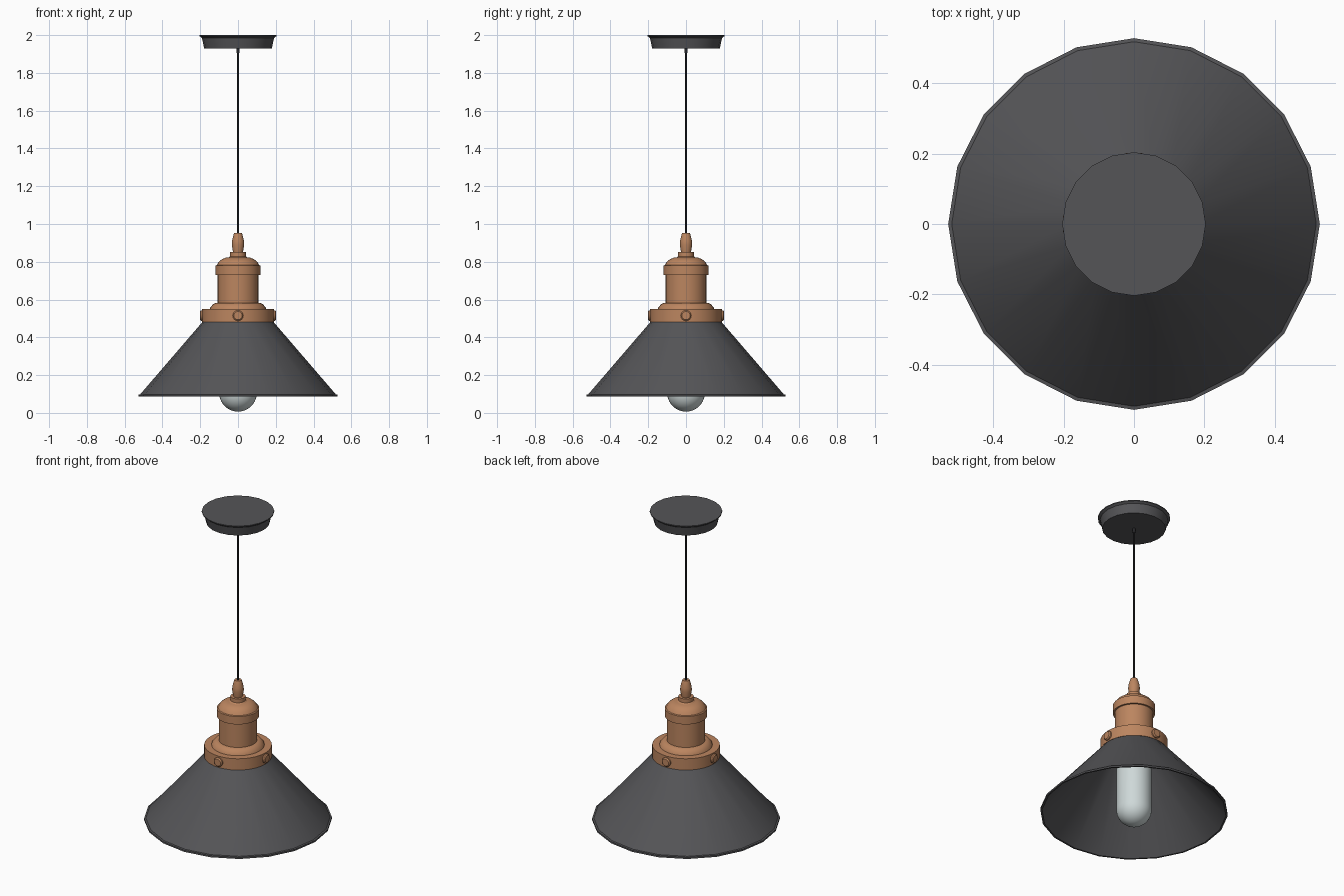
import bpy, bmesh, math
from mathutils import Matrix

if "Cube" in bpy.data.objects:
    bpy.data.objects.remove(bpy.data.objects["Cube"])


def material(name, rgb):
    m = bpy.data.materials.new(name)
    m.diffuse_color = (*rgb, 1.0)
    m.use_nodes = True
    m.node_tree.nodes["Principled BSDF"].inputs["Base Color"].default_value = m.diffuse_color
    return m


GREY = material("charcoal_metal", (0.09, 0.09, 0.096))
COPPER = material("copper", (0.50, 0.235, 0.115))
BLACK = material("black_cord", (0.02, 0.02, 0.023))
GLASS = material("pale_glass", (0.62, 0.69, 0.69))


def lathe(name, profile, mat, sides=32, closed=False, matrix=None):
    """Revolve (radius, z) points around z; radius 0 becomes a pole."""
    bm = bmesh.new()
    rings = []
    for r, z in profile:
        if r == 0:
            rings.append([bm.verts.new((0, 0, z))] * sides)
        else:
            rings.append([bm.verts.new((r * math.cos(2 * math.pi * i / sides),
                                        r * math.sin(2 * math.pi * i / sides), z))
                          for i in range(sides)])
    pairs = list(zip(rings, rings[1:]))
    if closed:
        pairs.append((rings[-1], rings[0]))
    for a, b in pairs:
        for i in range(sides):
            j = (i + 1) % sides
            loop = list(dict.fromkeys((a[i], a[j], b[j], b[i])))
            if len(loop) > 2:
                bm.faces.new(loop)
    bmesh.ops.recalc_face_normals(bm, faces=bm.faces[:])
    if matrix:
        bm.transform(matrix)
    me = bpy.data.meshes.new(name)
    bm.to_mesh(me)
    bm.free()
    me.materials.append(mat)
    ob = bpy.data.objects.new(name, me)
    bpy.context.collection.objects.link(ob)
    bpy.ops.object.select_all(action='DESELECT')
    ob.select_set(True)
    bpy.context.view_layer.objects.active = ob
    bpy.ops.object.shade_smooth_by_angle(angle=math.radians(32))
    return ob


# Ceiling canopy with a thin lip, cord stub and hanging cord
lathe("ceiling_canopy", [(0, 2.0), (0.204, 2.0), (0.204, 1.995), (0.191, 1.985),
                         (0.179, 1.93), (0, 1.93)], GREY, 20)
lathe("cord_stub", [(0, 1.935), (0.009, 1.935), (0.009, 1.905), (0, 1.905)], BLACK, 12)
lathe("cord", [(0, 1.93), (0.005, 1.93), (0.005, 0.93), (0, 0.93)], BLACK, 10)

# Cord grip on top of the lamp holder
lathe("cord_grip", [(0, 0.953), (0.02, 0.953), (0.023, 0.945), (0.032, 0.91),
                    (0.033, 0.89), (0.026, 0.85), (0, 0.85)], COPPER, 24)
lathe("grip_base", [(0, 0.852), (0.042, 0.852), (0.042, 0.828), (0.05, 0.822),
                    (0.05, 0.81), (0, 0.81)], COPPER, 24)

# Domed cap, socket body and stepped shoulder
lathe("socket_cap", [(0, 0.822), (0.065, 0.822), (0.085, 0.813), (0.102, 0.8),
                     (0.112, 0.782), (0.119, 0.779), (0.119, 0.73), (0, 0.73)], COPPER)
lathe("socket_body", [(0, 0.735), (0.108, 0.735), (0.108, 0.575), (0, 0.575)], COPPER)
lathe("shoulder", [(0, 0.582), (0.118, 0.582), (0.132, 0.575), (0.148, 0.556),
                   (0.15, 0.545), (0, 0.545)], COPPER)

# Collar clamping the shade, with four screws
lathe("collar", [(0, 0.55), (0.19, 0.55), (0.19, 0.48), (0, 0.48)], COPPER)
for k in range(4):
    lathe(f"collar_screw_{k + 1}",
          [(0, 0.17), (0.028, 0.17), (0.028, 0.196), (0.022, 0.202), (0, 0.202)], COPPER, 16,
          matrix=Matrix.Translation((0, 0, 0.515)) @ Matrix.Rotation(k * math.pi / 2, 4, 'Z')
          @ Matrix.Rotation(math.pi / 2, 4, 'Y'))

# Thin conical shade, open below, with a small rim
lathe("shade", [(0.185, 0.485), (0.518, 0.098), (0.528, 0.096), (0.528, 0.086),
                (0.518, 0.086), (0.178, 0.478)], GREY, 20, closed=True)

# Bulb: tube with a rounded end, held by an inner socket
dome = [(0.1 * math.cos(a * math.pi / 20), 0.107 - 0.1 * math.sin(a * math.pi / 20))
        for a in range(10)]
lathe("bulb", [(0, 0.42), (0.07, 0.415), (0.092, 0.395), (0.1, 0.36)] + dome + [(0, 0.007)], GLASS)
lathe("inner_socket", [(0, 0.485), (0.075, 0.485), (0.075, 0.405), (0, 0.405)], COPPER, 24)
